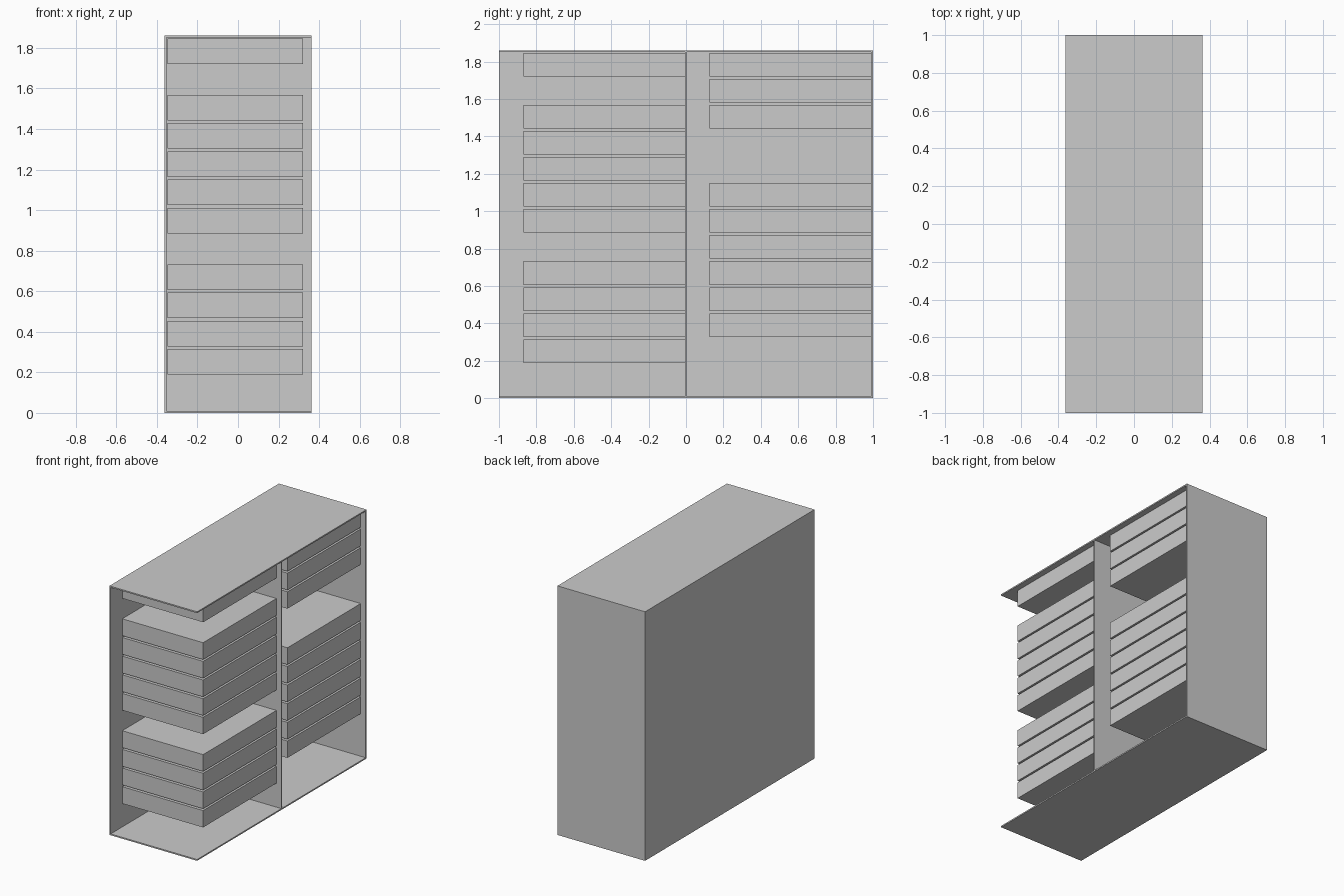
import bpy
import bmesh
from mathutils import Vector

if "Cube" in bpy.data.objects:
    bpy.data.objects.remove(bpy.data.objects["Cube"], do_unlink=True)

grey = bpy.data.materials.new("plain grey")
grey.use_nodes = True
COLOR = (0.6, 0.6, 0.6, 1.0)
grey.diffuse_color = COLOR
grey.node_tree.nodes["Principled BSDF"].inputs["Base Color"].default_value = COLOR

HALF_W, HALF_D, HEIGHT, BOARD = 0.362, 1.0, 1.86, 0.01


def box(name, low, high):
    """Axis-aligned box between two corners."""
    low, high = Vector(low), Vector(high)
    bm = bmesh.new()
    bmesh.ops.create_cube(bm, size=1.0)
    bmesh.ops.scale(bm, vec=high - low, verts=bm.verts)
    mesh = bpy.data.meshes.new(name)
    bm.to_mesh(mesh)
    bm.free()
    mesh.materials.append(grey)
    obj = bpy.data.objects.new(name, mesh)
    obj.location = (low + high) / 2
    bpy.context.collection.objects.link(obj)
    return obj


# Cabinet shell, open at the front and on the +x side
inner_x = -HALF_W + BOARD
inner_top = HEIGHT - BOARD
box("bottom_board", (-HALF_W, -HALF_D, 0), (HALF_W, HALF_D, BOARD))
box("top_board", (-HALF_W, -HALF_D, inner_top), (HALF_W, HALF_D, HEIGHT))
box("long_wall", (-HALF_W, -HALF_D, BOARD), (inner_x, HALF_D, inner_top))
box("end_wall", (inner_x, HALF_D - BOARD, BOARD), (HALF_W, HALF_D, inner_top))
box("middle_wall", (inner_x, -BOARD / 2, BOARD), (HALF_W, BOARD / 2, inner_top))

# Two stacks of drawers, with some slots left empty
PITCH, DRAWER_H, DRAWER_D, FIRST_TOP = 0.1393, 0.126, 0.865, 1.847
stacks = {
    "front": (-BOARD / 2, (0, 2, 3, 4, 5, 6, 8, 9, 10, 11)),
    "rear": (HALF_D - BOARD, (0, 1, 2, 5, 6, 7, 8, 9, 10)),
}
for stack, (back_y, slots) in stacks.items():
    for slot in slots:
        top = FIRST_TOP - slot * PITCH
        box(f"{stack}_drawer_{slot + 1}",
            (-0.347, back_y - DRAWER_D, top - DRAWER_H),
            (0.321, back_y, top))
